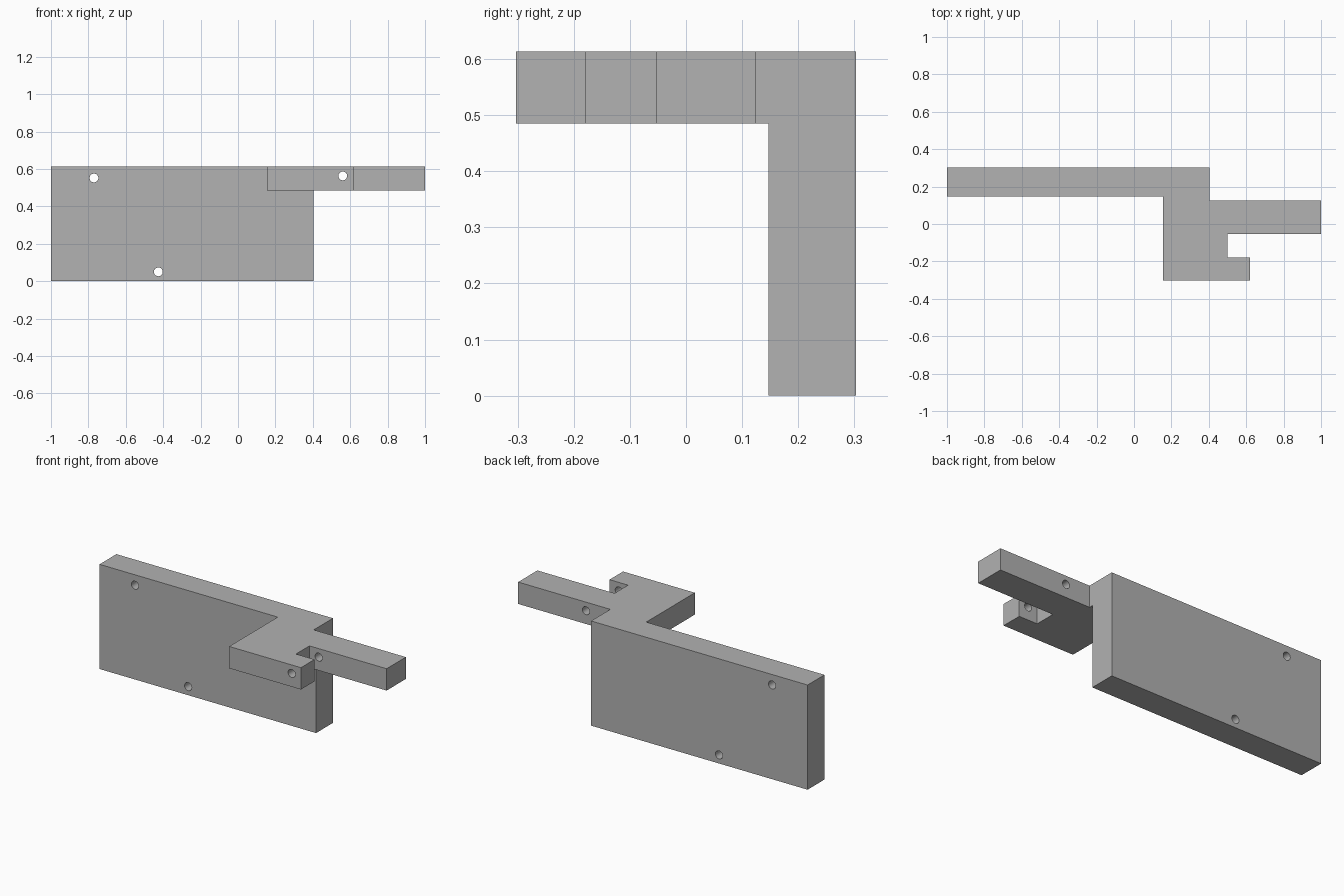
import bpy, bmesh, math
from mathutils import Matrix, Vector

if "Cube" in bpy.data.objects:
    bpy.data.objects.remove(bpy.data.objects["Cube"], do_unlink=True)

TOP, ARM_BOTTOM = 0.613, 0.485
BACK, PLATE_FRONT = 0.303, 0.147

grey = bpy.data.materials.new("plain grey")
grey.use_nodes = True
colour = (0.445, 0.445, 0.445, 1)
grey.diffuse_color = colour
grey.node_tree.nodes["Principled BSDF"].inputs["Base Color"].default_value = colour


def make_object(name, bm):
    bmesh.ops.recalc_face_normals(bm, faces=bm.faces)
    mesh = bpy.data.meshes.new(name)
    bm.to_mesh(mesh)
    bm.free()
    mesh.materials.append(grey)
    obj = bpy.data.objects.new(name, mesh)
    bpy.context.collection.objects.link(obj)
    return obj


def extrude_outline(name, points, z0, z1):
    bm = bmesh.new()
    face = bm.faces.new([bm.verts.new((x, y, z0)) for x, y in points])
    top = bmesh.ops.extrude_face_region(bm, geom=[face])["geom"]
    verts = [v for v in top if isinstance(v, bmesh.types.BMVert)]
    bmesh.ops.translate(bm, verts=verts, vec=Vector((0, 0, z1 - z0)))
    return make_object(name, bm)


def hole_cutter(name, x, z, radius=0.0235):
    bm = bmesh.new()
    matrix = Matrix.Translation((x, 0, z)) @ Matrix.Rotation(math.pi / 2, 4, "X")
    bmesh.ops.create_cone(bm, cap_ends=True, segments=32, radius1=radius,
                          radius2=radius, depth=1, matrix=matrix)
    return make_object(name, bm)


def cut(target, cutter):
    mod = target.modifiers.new("cut", "BOOLEAN")
    mod.operation, mod.solver, mod.object = "DIFFERENCE", "EXACT", cutter
    bpy.context.view_layer.objects.active = target
    bpy.ops.object.modifier_apply(modifier=mod.name)
    bpy.data.objects.remove(cutter, do_unlink=True)


# Plan outline: plate, stepped block, long arm and short hooked finger
plan = [(-1, BACK), (-1, PLATE_FRONT), (0.155, PLATE_FRONT), (0.155, -BACK),
        (0.62, -BACK), (0.62, -0.178), (0.5, -0.178), (0.5, -0.053),
        (1, -0.053), (1, 0.125), (0.403, 0.125), (0.403, BACK)]
bracket = extrude_outline("mounting_bracket", plan, 0, TOP)

# Clear the space under the block and arms, leaving the tall plate
under = [(-1.2, -0.5), (1.2, -0.5), (1.2, PLATE_FRONT), (-1.2, PLATE_FRONT)]
cut(bracket, extrude_outline("clearance_cutter", under, -0.2, ARM_BOTTOM))

# Screw holes through the plate, and one shared line through finger and arm
for x, z in [(-0.77, 0.552), (-0.426, 0.05), (0.56, 0.563)]:
    cut(bracket, hole_cutter("hole_cutter", x, z))

bpy.ops.object.select_all(action="DESELECT")
bracket.select_set(True)
bpy.context.view_layer.objects.active = bracket
bpy.ops.object.shade_smooth_by_angle(angle=math.radians(30))
